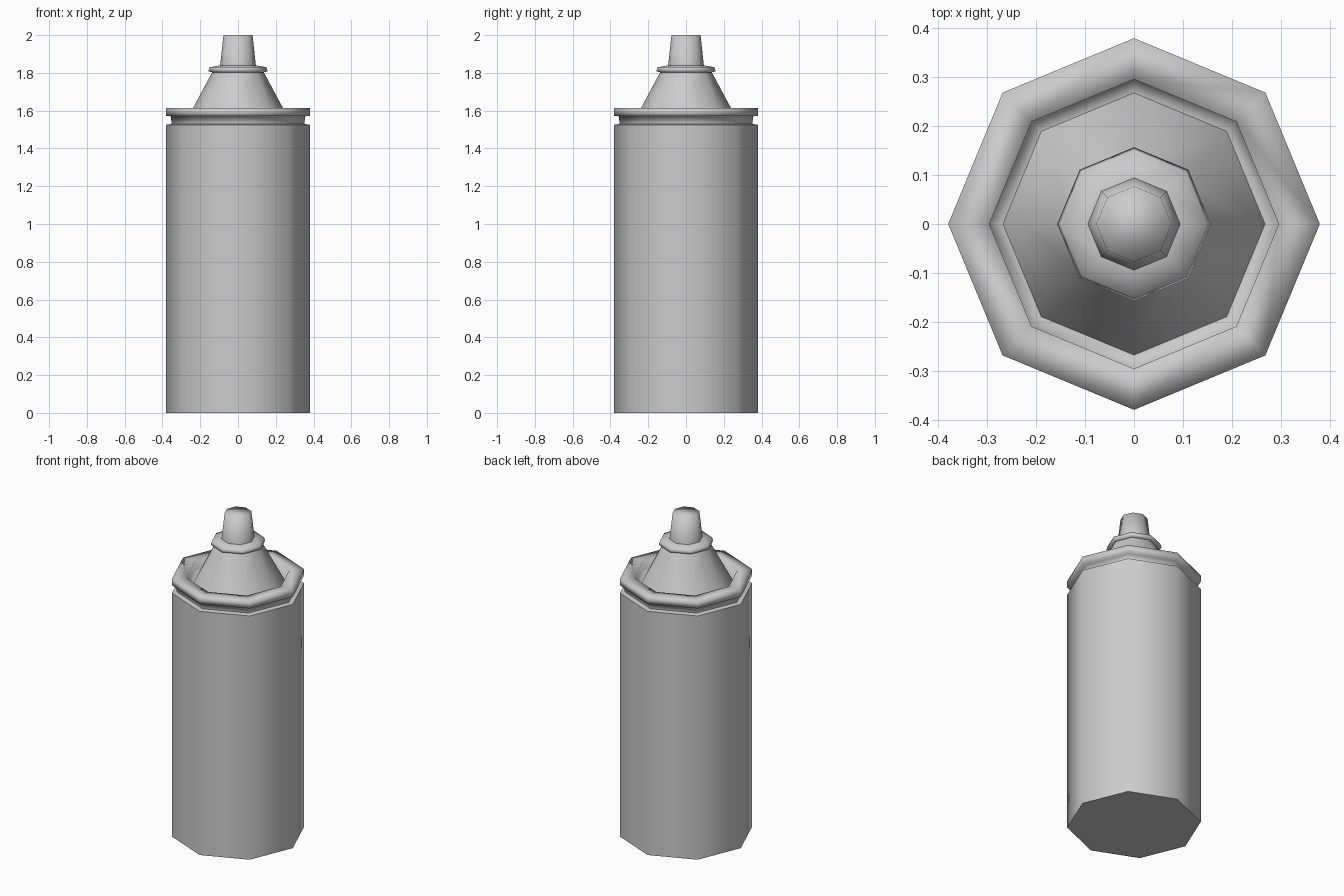
import bpy, bmesh, math

if "Cube" in bpy.data.objects:
    bpy.data.objects.remove(bpy.data.objects["Cube"])

SIDES = 8


def lathe(name, profile, smooth_angle=None, cap_bottom=False, cap_top=False):
    """Spin (radius, z) points into an eight-sided part with corners on the axes."""
    bm = bmesh.new()
    rings = []
    for r, z in profile:
        rings.append([bm.verts.new((r * math.cos(math.tau * i / SIDES),
                                    r * math.sin(math.tau * i / SIDES), z))
                      for i in range(SIDES)])
    for low, high in zip(rings, rings[1:]):
        for i in range(SIDES):
            j = (i + 1) % SIDES
            bm.faces.new((low[i], low[j], high[j], high[i]))
    if cap_bottom:
        bm.faces.new(rings[0][::-1])
    if cap_top:
        bm.faces.new(rings[-1])
    for f in bm.faces:
        f.smooth = True
    mesh = bpy.data.meshes.new(name)
    bm.to_mesh(mesh)
    bm.free()
    ob = bpy.data.objects.new(name, mesh)
    bpy.context.collection.objects.link(ob)
    if smooth_angle:
        bpy.ops.object.select_all(action='DESELECT')
        ob.select_set(True)
        bpy.context.view_layer.objects.active = ob
        bpy.ops.object.shade_smooth_by_angle(angle=math.radians(smooth_angle))
    return ob


# Can body with flat base
lathe("can_body", [(0.38, 0), (0.38, 1.525), (0.352, 1.53)], 60, cap_bottom=True)

# Groove, rolled rim and the recess inside it
lathe("rim", [(0.352, 1.53), (0.355, 1.57), (0.38, 1.572), (0.38, 1.614),
              (0.296, 1.614), (0.296, 1.56), (0.268, 1.555)])

# Sloping shoulder
lathe("shoulder_cone", [(0.268, 1.555), (0.24, 1.61), (0.137, 1.803)])

# Collar around the nozzle
lathe("collar", [(0.137, 1.803), (0.157, 1.809), (0.15, 1.83), (0.093, 1.84)])

# Tapered nozzle
lathe("nozzle", [(0.095, 1.835), (0.077, 2.0)], cap_top=True)
